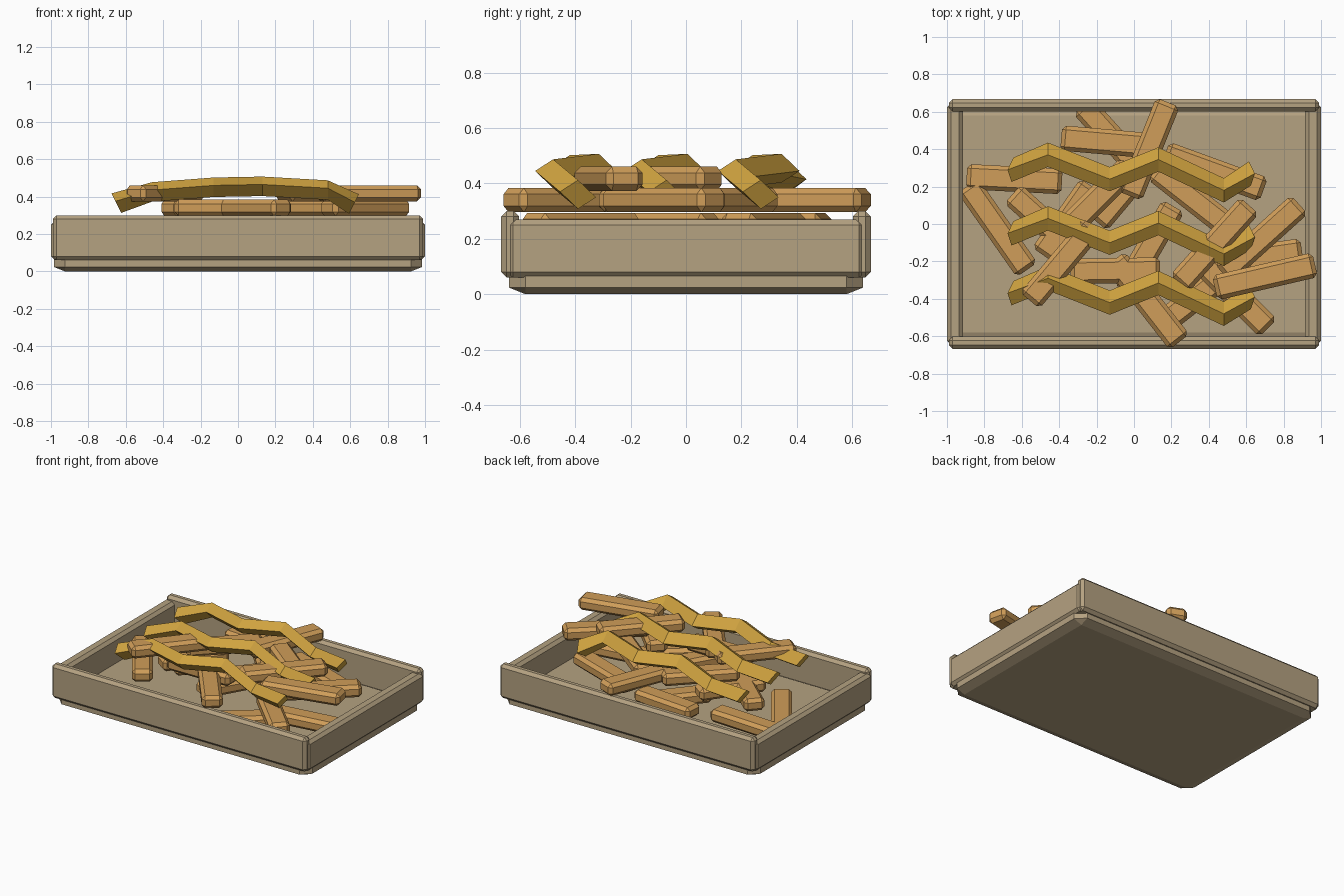
import bpy, bmesh, math
from mathutils import Matrix

cube = bpy.data.objects.get("Cube")
if cube:
    bpy.data.objects.remove(cube, do_unlink=True)


def material(name, rgb):
    mat = bpy.data.materials.new(name)
    mat.use_nodes = True
    mat.diffuse_color = (*rgb, 1)
    mat.node_tree.nodes["Principled BSDF"].inputs["Base Color"].default_value = (*rgb, 1)
    return mat


tan = material("tray_tan", (0.46, 0.36, 0.22))
golden = material("fry_golden", (0.63, 0.34, 0.10))
mustard = material("sauce_mustard", (0.62, 0.36, 0.05))


def add_object(name, bm, mat):
    bmesh.ops.recalc_face_normals(bm, faces=bm.faces)
    mesh = bpy.data.meshes.new(name)
    bm.to_mesh(mesh)
    bm.free()
    mesh.materials.append(mat)
    obj = bpy.data.objects.new(name, mesh)
    bpy.context.collection.objects.link(obj)
    return obj


def chamfered_box(name, size, centre, chamfer, mat, angle=0, squash=1):
    """Box with chamfered edges; squash flattens the chamfer vertically."""
    bm = bmesh.new()
    bmesh.ops.create_cube(bm, size=1)
    bmesh.ops.scale(bm, vec=(size[0], size[1], size[2] / squash), verts=bm.verts)
    bmesh.ops.bevel(bm, geom=bm.edges[:], offset=chamfer, segments=1,
                    affect='EDGES', profile=0.5)
    bmesh.ops.scale(bm, vec=(1, 1, squash), verts=bm.verts)
    obj = add_object(name, bm, mat)
    obj.matrix_world = Matrix.Translation(centre) @ Matrix.Rotation(math.radians(angle), 4, 'Z')
    return obj


# Tray: base plate and four walls
chamfered_box("tray_base", (1.97, 1.28, 0.09), (0, 0, 0.045), 0.06, tan, squash=0.4)
for side, word in ((1, "left"), (-1, "right")):
    chamfered_box(f"tray_wall_{word}", (0.085, 1.29, 0.21), (side * 0.957, 0, 0.165), 0.02, tan)
for side, word in ((1, "back"), (-1, "front")):
    chamfered_box(f"tray_wall_{word}", (1.98, 0.065, 0.24), (0, side * 0.635, 0.18), 0.02, tan)

# Fries: x, y, angle, length, for each stacked layer
layers = {
    0.16: [(-.64, .24, -3, .51), (-.73, -.02, -55, .55), (-.10, .44, -48, .52),
           (.64, -.18, 8, .52), (.32, -.40, 38, .48), (-.05, .18, 50, .45)],
    0.25: [(-.16, .44, -5, .46), (.43, .28, -20, .56), (.54, -.38, -45, .50),
           (-.47, .0, -42, .48), (.08, -.13, 60, .52), (-.36, .02, 55, .45)],
    0.34: [(.08, .40, 68, .54), (.32, .13, -38, .52), (.68, -.08, 42, .55),
           (.07, -.41, -52, .56), (-.20, .13, 45, .50), (-.10, -.25, 1, .48)],
    0.417: [(.70, -.28, 13, .55), (.43, -.11, 48, .56), (-.39, -.21, 50, .52)],
}
count = 0
for z, fries in layers.items():
    for x, y, angle, length in fries:
        count += 1
        chamfered_box(f"fry_{count}", (length, 0.135, 0.087), (x, y, z), 0.022, golden, angle)

# Sauce ribbons: a tilted square section swept along an arched zigzag
path = [(-.65, .29, .365), (-.46, .37, .425), (-.13, .24, .45),
        (.13, .345, .455), (.48, .18, .435), (.62, .27, .36)]
section = [(0, .052), (-.065, .01), (0, -.052), (.065, -.01)]
lean = [-.5, 0, 0, 0, 0, .5]  # end cuts follow the slope
for index, shift in enumerate((0, -.34, -.66)):
    bm = bmesh.new()
    rings = [[bm.verts.new((x - tilt * dz, y + dy + shift, z + dz)) for dy, dz in section]
             for (x, y, z), tilt in zip(path, (-t for t in lean))]
    for a, b in zip(rings, rings[1:]):
        for i in range(4):
            j = (i + 1) % 4
            bm.faces.new((a[i], a[j], b[j], b[i]))
    bm.faces.new(rings[0])
    bm.faces.new(rings[-1])
    add_object(f"sauce_ribbon_{index + 1}", bm, mustard)
